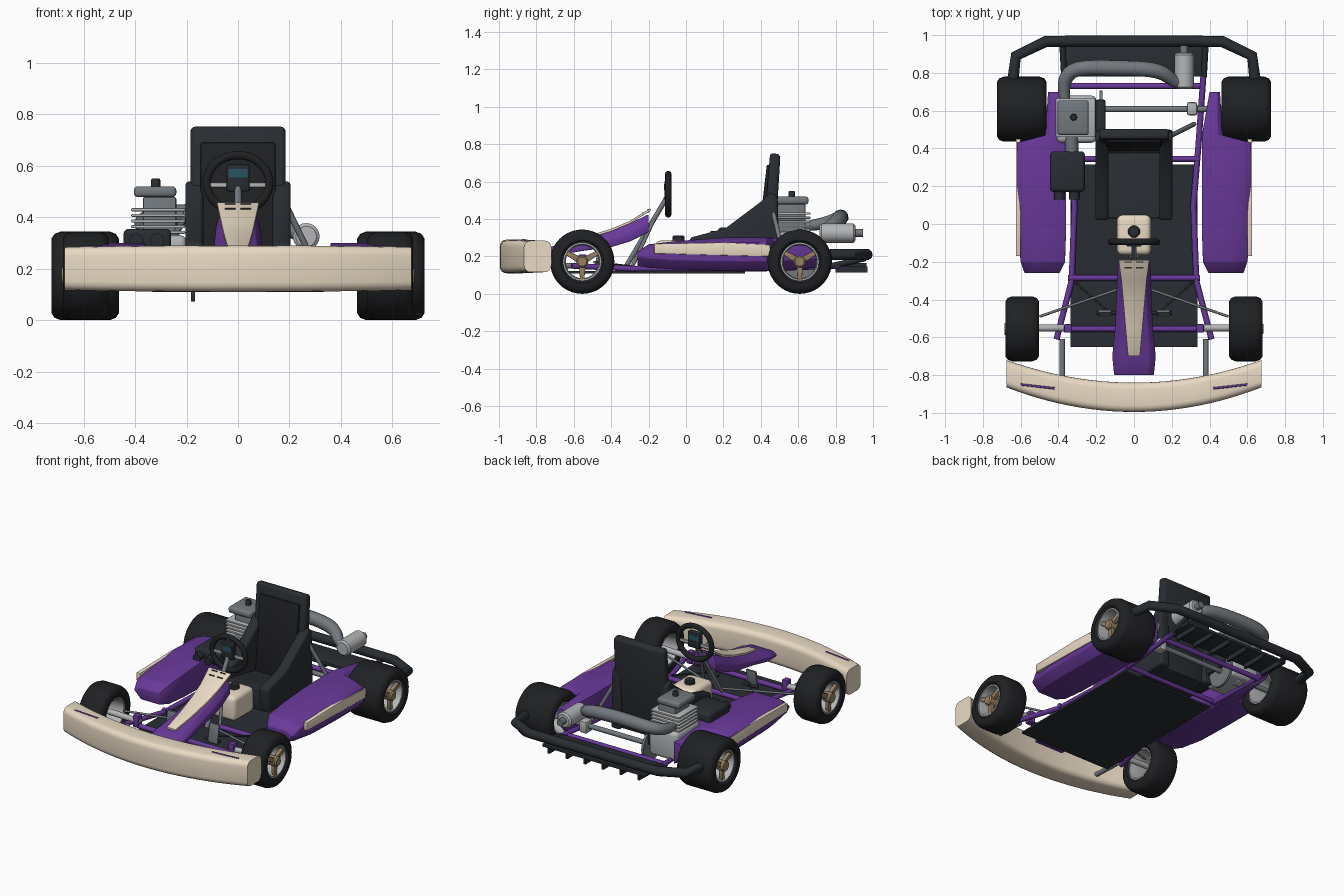
import bpy, bmesh, math
from mathutils import Vector, Matrix

if "Cube" in bpy.data.objects:
    bpy.data.objects.remove(bpy.data.objects["Cube"])

COL = dict(purple=(.14, .04, .32), cream=(.82, .7, .55), dark=(.022, .026, .032), black=(.014, .015, .017),
           grey=(.17, .19, .21), light=(.45, .46, .47), gold=(.32, .22, .12), teal=(.02, .09, .12))
MATS = {}
for k, c in COL.items():
    MATS[k] = bpy.data.materials.new(k)
    MATS[k].diffuse_color = (*c, 1)


def finish(name, bm, col, bevel=0, seg=2, angle=35):
    bmesh.ops.remove_doubles(bm, verts=bm.verts, dist=1e-5)
    bmesh.ops.recalc_face_normals(bm, faces=bm.faces)
    if bevel:
        es = [e for e in bm.edges if e.is_manifold and e.calc_face_angle() > math.radians(25)]
        bmesh.ops.bevel(bm, geom=es, offset=bevel, segments=seg, profile=.5, affect='EDGES', clamp_overlap=True)
    me = bpy.data.meshes.new(name)
    bm.to_mesh(me)
    bm.free()
    me.materials.append(MATS[col])
    me.shade_smooth()
    me.set_sharp_from_angle(angle=math.radians(angle))
    ob = bpy.data.objects.new(name, me)
    bpy.context.collection.objects.link(ob)
    return ob


def loft(name, rings, col, bevel=0, seg=2, closed=False):
    bm = bmesh.new()
    vs = [[bm.verts.new(p) for p in r] for r in rings]
    n = len(vs[0])
    for a, b in zip(vs, vs[1:] + vs[:1] if closed else vs[1:]):
        for i in range(n):
            bm.faces.new((a[i], a[(i + 1) % n], b[(i + 1) % n], b[i]))
    if not closed:
        bm.faces.new(vs[0])
        bm.faces.new(vs[-1])
    return finish(name, bm, col, bevel, seg)


def box(name, x, y, z, col, bevel=0, seg=2):
    return loft(name, [[(x[0], y[0], c), (x[1], y[0], c), (x[1], y[1], c), (x[0], y[1], c)] for c in z], col, bevel, seg)


def prism_x(name, pts, x0, x1, col, bevel=0, seg=2):
    return loft(name, [[(x, y, z) for y, z in pts] for x in (x0, x1)], col, bevel, seg)


def lathe(name, prof, at, col, n=32, axis='X', closed=False):
    """profile of (radius, position along axis)"""
    rot = {'X': Matrix.Rotation(math.pi / 2, 3, 'Y'), 'Y': Matrix.Rotation(-math.pi / 2, 3, 'X'), 'Z': Matrix.Identity(3)}[axis]
    rings = [[rot @ Vector((r * math.cos(i * math.tau / n), r * math.sin(i * math.tau / n), h)) + Vector(at)
              for i in range(n)] for r, h in prof]
    return loft(name, rings, col, closed=closed)


def tube(name, pts, r, col, smooth=False, cyclic=False):
    cu = bpy.data.curves.new(name, 'CURVE')
    cu.dimensions = '3D'
    sp = cu.splines.new('NURBS' if smooth else 'POLY')
    sp.points.add(len(pts) - 1)
    for p, q in zip(sp.points, pts):
        p.co = (q[0], q[1], q[2], 1)
        p.radius = q[3] if len(q) > 3 else 1
    sp.use_cyclic_u = cyclic
    if smooth:
        sp.order_u, sp.use_endpoint_u, sp.resolution_u = 4, True, 8
    cu.bevel_depth, cu.bevel_resolution, cu.use_fill_caps = r, 3, True
    cu.materials.append(MATS[col])
    ob = bpy.data.objects.new(name, cu)
    bpy.context.collection.objects.link(ob)
    bpy.ops.object.select_all(action='DESELECT')
    ob.select_set(True)
    bpy.context.view_layer.objects.active = ob
    bpy.ops.object.convert(target='MESH')
    bpy.ops.object.shade_smooth_by_angle(angle=math.radians(40))


def rrect(w, h, r, n=4):
    return [(sx * (w / 2 - r) + r * math.cos(a0 + i * math.pi / 2 / n), sy * (h / 2 - r) + r * math.sin(a0 + i * math.pi / 2 / n))
            for sx, sy, a0 in ((1, 1, 0), (-1, 1, math.pi / 2), (-1, -1, math.pi), (1, -1, 1.5 * math.pi)) for i in range(n + 1)]


# wheels: tyre, rim barrel, three-spoke hub
R = .172
for s, side in ((1, 'right'), (-1, 'left')):
    for end, y, cx, w in (('front', -.555, .592, .178), ('rear', .608, .594, .262)):
        nm, h, at = f'{end}_{side}', w / 2, (s * cx, y, R)
        lathe('tyre_' + nm, [(.1, -h * .88), (.115, -h), (.145, -h), (.163, -h + .012), (R, -h + .035), (R, h - .035),
                             (.163, h - .012), (.145, h), (.115, h), (.1, h * .88)], at, 'black', 40, closed=True)
        lathe('rim_' + nm, [(.104, -h * .9), (.104, h * .9), (.094, h * .9), (.088, h * .5), (.088, -h * .5), (.094, -h * .9)],
              at, 'light', 32, closed=True)
        xo = s * (cx + h * .72)
        lathe('hub_' + nm, [(.032, -.03), (.032, .022), (.024, .03)], (xo, y, R), 'gold', 20)
        for k in range(3):
            a = math.radians(30 + 120 * k)
            d, t = Vector((0, math.cos(a), math.sin(a))), Vector((0, -math.sin(a), math.cos(a)))
            c = Vector((xo, y, R))
            loft(f'spoke_{nm}_{k}', [[c + d * q + t * u * wd + Vector((v, 0, 0)) for u, v in
                 ((-1, -.012), (1, -.012), (1, .012), (-1, .012))] for q, wd in ((.02, .017), (.095, .012))], 'gold', .003)

# front bumper swept in an arc
rings = []
for i in range(25):
    t = i / 12 - 1
    f, b = -.995 + .13 * t * t, -.84 + .12 * t * t
    rings.append([(.675 * t, (f + b) / 2 + u, .2 + v) for u, v in rrect(b - f, .18 - .012 * t * t, .035)])
loft('front_bumper', rings, 'cream')
loft('nose_fairing', [[(-w, y, a), (w, y, a), (w, y, (a + b) / 2), (w * .72, y, b), (-w * .72, y, b), (-w, y, (a + b) / 2)]
     for y, w, a, b in ((-.8, .105, .2, .232), (-.7, .115, .205, .258), (-.55, .1, .23, .29), (-.4, .093, .25, .335),
                        (-.3, .09, .28, .378), (-.2, .085, .33, .425))], 'purple', .005)
loft('nose_panel', [[(-w, y, z - .014), (w, y, z - .014), (w, y, z), (-w, y, z)] for y, w, z in
     ((-.7, .032, .268), (-.55, .045, .302), (-.4, .058, .348), (-.3, .067, .39), (-.19, .082, .458))], 'cream', .003)
for s in (1, -1):
    for k in (0, 1):
        y = -.235 + .03 * k
        box(f'nose_vent_{s}_{k}', sorted((s * .01, s * .05)), (y, y + .008), (.418 + k * .018, .435 + k * .018), 'dark')

# everything mirrored left and right
for s, side in ((1, 'right'), (-1, 'left')):
    P = lambda *p: (s * p[0], *p[1:])
    X = lambda a, b: sorted((s * a, s * b))
    loft('side_pod_' + side, [[P(a, y, zb), P(a, y, zt), P(b - (b - a) * .25, y, zt), P(b, y, zt - .025), P(b, y, zb + .05), P(b - .05, y, zb)]
         for y, a, b, zb, zt in ((-.26, .395, .58, .15, .225), (-.2, .365, .6, .14, .265), (-.05, .36, .617, .13, .282),
                                 (.2, .36, .62, .125, .3), (.43, .36, .62, .125, .3), (.47, .36, .47, .125, .3), (.7, .4, .455, .14, .28))],
         'purple', .008)
    prism_x('pod_panel_' + side, ((-.17, .215), (.45, .2), (.45, .262), (.2, .275), (-.17, .268)), s * .6, s * .626, 'cream', .003)
    tube('bumper_stripe_' + side, [P(.42, -.87, .287), P(.6, -.85, .284)], .006, 'purple')
    tube('bumper_mount_' + side, [P(.38, -.61, .15), P(.38, -.83, .16)], .015, 'grey')
    tube('frame_rail_' + side, [P(.41, -.61, .15), P(.33, -.3, .135), P(.315, .1, .135), P(.34, .4, .135), P(.37, .82, .15)], .016, 'purple')
    tube('stub_axle_' + side, [P(.33, -.55, .165), P(.56, -.55, .172)], .019, 'light')
    box('kingpin_' + side, X(.33, .37), (-.575, -.53), (.13, .21), 'purple', .006)
    tube('tie_rod_' + side, [P(.04, -.33, .15), P(.5, -.49, .17)], .007, 'grey')
    tube('brake_rod_' + side, [P(.13, -.47, .16), P(.32, -.3, .15)], .005, 'dark')
    prism_x('pedal_' + side, ((-.49, .13), (-.475, .13), (-.455, .25), (-.47, .25)), s * .12, s * .19, 'grey', .003)
    tube('pedal_bar_' + side, [P(.09, -.47, .145), P(.2, -.47, .145)], .009, 'dark')
    tube('wheel_support_' + side, [P(.07, -.29, .14), P(.012, -.17, .4)], .01, 'grey')
    tube('seat_strut_' + side, [P(.18, .46, .46), P(.32, .53, .17)], .012, 'grey')
    tube('bumper_stay_' + side, [P(.37, .78, .15), P(.38, .96, .19)], .016, 'dark')
    box('axle_bearing_' + side, X(.28, .335), (.575, .645), (.13, .21), 'light', .012)
    # seat wing, splayed outward toward the base
    prism_x('seat_wing_' + side, ((.03, .14), (.02, .3), (.21, .35), (.41, .5), (.45, .545), (.49, .52), (.5, .14)),
            s * .135, s * .205, 'dark', .016, 3)

# frame cross bars, floor, rear axle
for k, (y, w) in enumerate(((-.285, .35), (-.555, .34), (.345, .35), (.73, .37))):
    tube(f'frame_cross_bar_{k}', [(-w, y, .138), (w, y, .138)], .016, 'purple')
box('floor_pan', (-.335, .335), (-.65, .315), (.11, .122), 'dark')
tube('rear_axle', [(-.6, .608, R), (.6, .608, R)], .016, 'grey')
lathe('sprocket', [(.1, -.008), (.1, .008)], (-.175, .608, R), 'grey', 36)
box('chain_guard', (-.205, -.15), (.42, .66), (.19, .3), 'dark', .015)

# rear bumper and diffuser
tube('rear_bumper', [(-.64, .77, .21), (-.625, .89, .21), (-.47, .965, .21), (-.3, .968, .21), (.3, .968, .21),
                     (.47, .965, .21), (.625, .89, .21), (.64, .77, .21)], .03, 'dark')
box('rear_diffuser', (-.38, .38), (.78, .965), (.145, .165), 'dark', .004)
for k in range(6):
    x = -.33 + .132 * k
    box(f'diffuser_fin_{k}', (x - .008, x + .008), (.8, .97), (.115, .147), 'dark')

# seat
prism_x('seat_pan', ((.03, .14), (.03, .27), (.2, .24), (.4, .2), (.47, .2), (.47, .14)), -.15, .15, 'dark', .01)
prism_x('seat_back', ((.4, .17), (.45, .755), (.505, .745), (.47, .17)), -.185, .185, 'dark', .018, 3)
prism_x('seat_back_pad', ((.375, .2), (.432, .69), (.46, .69), (.42, .2)), -.145, .145, 'black', .006)

# fuel tank
box('fuel_tank', (-.09, .09), (-.165, .05), (.122, .285), 'cream', .03, 4)
lathe('tank_cap', [(.032, 0), (.032, .025), (.026, .032)], (0, -.04, .28), 'dark', 20, 'Z')

# steering wheel and column
ring = [(.122 * math.cos(a * math.tau / 40), -.095, .533 + .108 * math.sin(a * math.tau / 40)) for a in range(40)]
tube('steering_wheel', ring, .017, 'black', cyclic=True)
box('steering_spokes', (-.11, .11), (-.102, -.088), (.516, .534), 'light', .003)
box('steering_hub', (-.045, .045), (-.115, -.08), (.5, .605), 'dark', .008)
box('steering_display', (-.036, .036), (-.118, -.077), (.555, .588), 'teal')
tube('steering_column', [(0, -.33, .13), (0, -.1, .52)], .014, 'grey')

# engine: crankcase, cooling fins, head, plug
box('crankcase', (-.41, -.2), (.43, .68), (.14, .33), 'light', .025, 3)
box('cylinder', (-.37, -.24), (.49, .64), (.3, .48), 'grey', .01)
for k in range(5):
    z = .335 + .022 * k
    box(f'cooling_fin_{k}', (-.415, -.205), (.46, .665), (z, z + .012), 'light', .004)
box('engine_head', (-.405, -.24), (.47, .655), (.478, .52), 'grey', .015, 3)
lathe('spark_plug', [(.018, 0), (.018, .03), (.014, .036)], (-.32, .565, .515), 'dark', 16, 'Z')
lathe('clutch_drum', [(.06, -.03), (.06, .03)], (-.2, .55, .23), 'grey', 24)
box('air_box', (-.445, -.26), (.17, .385), (.27, .355), 'dark', .02, 3)
for k, x in enumerate((-.395, -.315)):
    tube(f'intake_tube_{k}', [(x, .2, .31), (x, .13, .31)], .028, 'dark')
tube('carburettor', [(-.33, .37, .31), (-.33, .48, .32)], .035, 'grey')

# exhaust
tube('exhaust_pipe', [(-.36, .62, .36, .6), (-.38, .72, .37, .8), (-.36, .82, .4, .95), (-.22, .83, .41, 1), (-.05, .825, .41, 1),
                      (.1, .82, .4, 1), (.18, .79, .37, .9), (.22, .74, .34, .7), (.265, .74, .33, .6)], .042, 'grey', smooth=True)
lathe('muffler', [(.04, -.095), (.052, -.085), (.052, .085), (.04, .095)], (.265, .81, .325), 'light', 24, 'Y')
tube('exhaust_outlet', [(.265, .89, .325), (.265, .945, .325)], .022, 'grey')

for m in bpy.data.materials:
    if m.users and not m.is_grease_pencil:
        m.use_nodes = True
        m.node_tree.nodes["Principled BSDF"].inputs["Base Color"].default_value = m.diffuse_color
